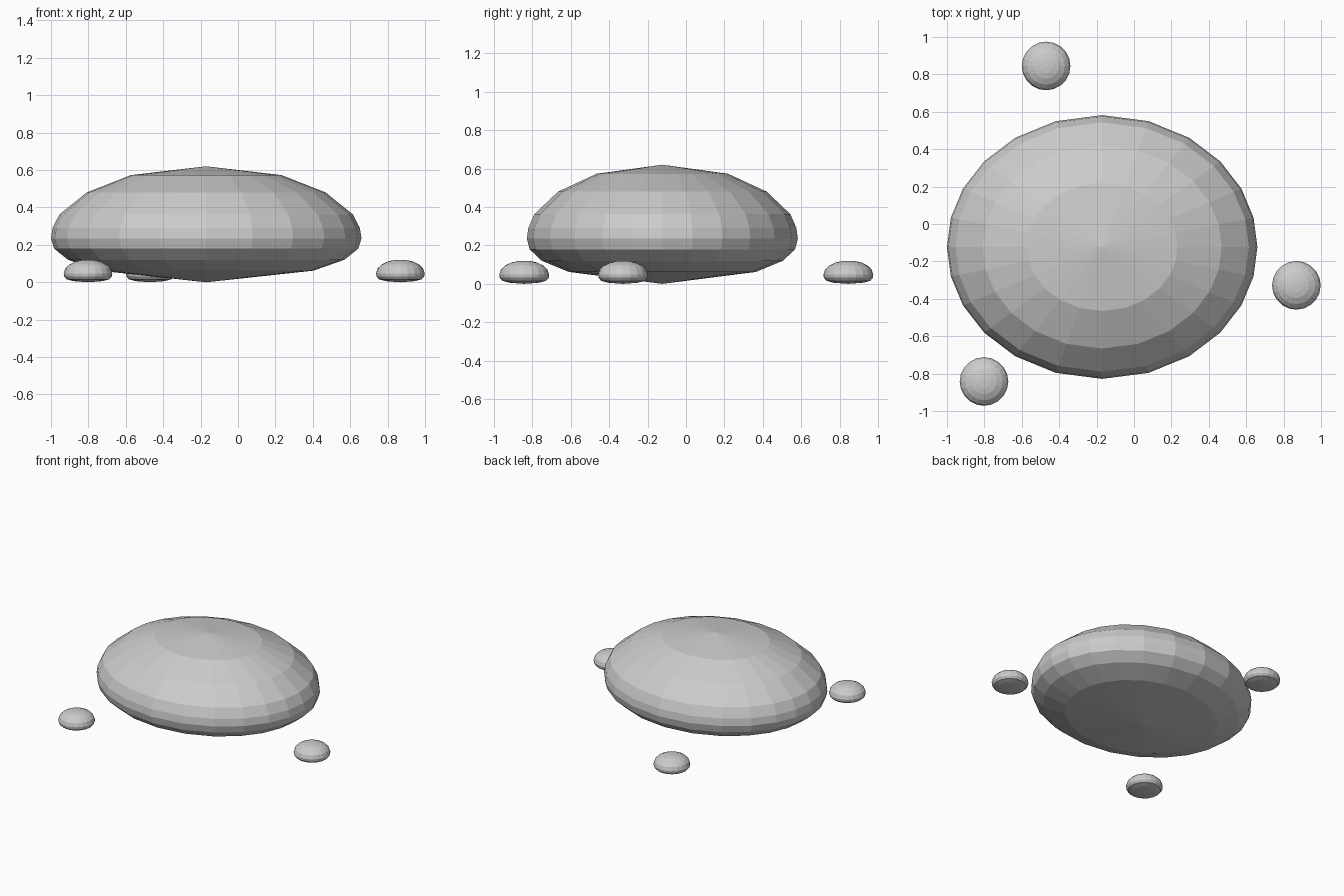
import bpy, bmesh
from math import sin, cos, tau, hypot

if "Cube" in bpy.data.objects:
    bpy.data.objects.remove(bpy.data.objects["Cube"])

grey = bpy.data.materials.new("stone_grey")
grey.use_nodes = True
grey.diffuse_color = (0.6, 0.6, 0.6, 1)
grey.node_tree.nodes["Principled BSDF"].inputs["Base Color"].default_value = (0.6, 0.6, 0.6, 1)


def stone(name, centre, rx, ry, rings, top, sides, stretch=1.0):
    """Rounded pebble: rings of (radius fraction, height) closed by two apexes."""
    bm = bmesh.new()
    x0, y0 = centre
    loops = []
    for frac, z in rings:
        loop = []
        for i in range(sides):
            a = tau * i / sides
            u, v = cos(a) * stretch, sin(a)
            k = frac / hypot(u, v)
            loop.append(bm.verts.new((x0 + rx * u * k, y0 + ry * v * k, z)))
        loops.append(loop)
    bottom = bm.verts.new((x0, y0, 0))
    apex = bm.verts.new((x0, y0, top))
    for i in range(sides):
        j = (i + 1) % sides
        bm.faces.new((bottom, loops[0][j], loops[0][i]))
        bm.faces.new((apex, loops[-1][i], loops[-1][j]))
        for low, high in zip(loops, loops[1:]):
            bm.faces.new((low[i], low[j], high[j], high[i]))
    mesh = bpy.data.meshes.new(name)
    bm.to_mesh(mesh)
    bm.free()
    mesh.materials.append(grey)
    obj = bpy.data.objects.new(name, mesh)
    bpy.context.collection.objects.link(obj)
    return obj


# Large flattened boulder
boulder_rings = [(0.69, 0.062), (0.89, 0.12), (0.98, 0.18), (1, 0.235),
                 (0.99, 0.29), (0.945, 0.363), (0.77, 0.48), (0.485, 0.573)]
stone("boulder", (-0.17, -0.123), 0.83, 0.705, boulder_rings, 0.62, 24, 1.17)

# Small domed pebbles around it
pebble_rings = [(0.6, 0.006), (0.88, 0.016), (0.98, 0.032), (1, 0.048), (0.93, 0.075),
                (0.77, 0.095), (0.52, 0.111), (0.27, 0.118)]
for name, centre in (("back_pebble", (-0.47, 0.845)),
                     ("left_pebble", (0.868, -0.328)),
                     ("front_pebble", (-0.802, -0.842))):
    stone(name, centre, 0.13, 0.13, pebble_rings, 0.12, 20)
